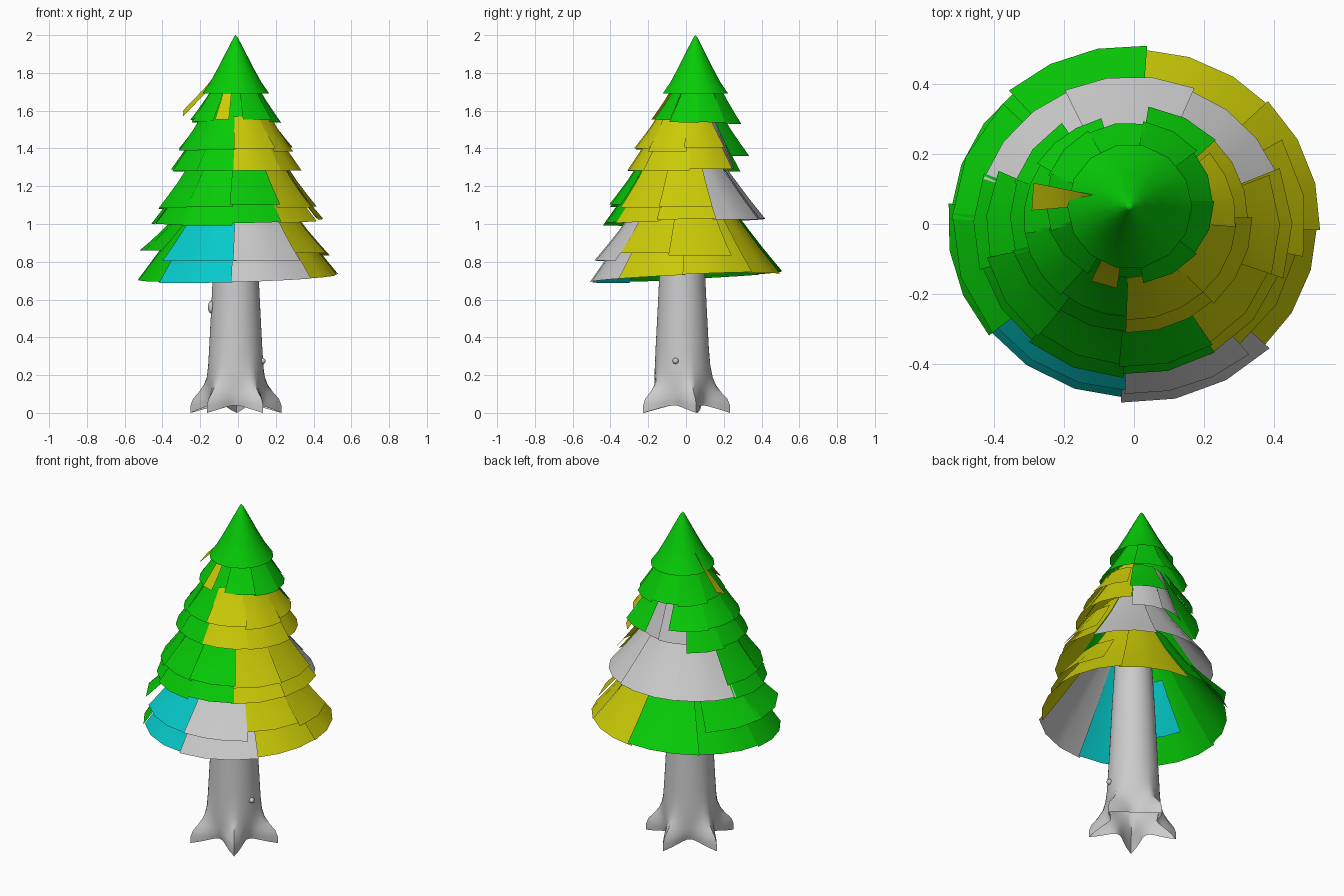
import bpy, bmesh, math, random
from mathutils import Vector, Matrix

random.seed(4)
cube = bpy.data.objects.get("Cube")
if cube:
    bpy.data.objects.remove(cube, do_unlink=True)


def material(name, rgb):
    m = bpy.data.materials.new(name)
    m.use_nodes = True
    m.diffuse_color = (*rgb, 1)
    m.node_tree.nodes["Principled BSDF"].inputs["Base Color"].default_value = (*rgb, 1)
    return m


LOW, HIGH = 0.002, 0.6
MATS = [material("green", (LOW, HIGH, LOW)),
        material("yellow", (HIGH, HIGH, LOW)),
        material("cyan", (LOW, HIGH, HIGH)),
        material("grey", (HIGH, HIGH, HIGH))]
GREEN, YELLOW, CYAN, GREY = range(4)
DEPTH = 0.95  # foliage is slightly narrower front to back


def finish(bm, name, mats, angle=40):
    mesh = bpy.data.meshes.new(name)
    bm.to_mesh(mesh)
    bm.free()
    for m in mats:
        mesh.materials.append(m)
    ob = bpy.data.objects.new(name, mesh)
    bpy.context.collection.objects.link(ob)
    bpy.ops.object.select_all(action='DESELECT')
    ob.select_set(True)
    bpy.context.view_layer.objects.active = ob
    bpy.ops.object.shade_smooth_by_angle(angle=math.radians(angle))


def panel(bm, centre, top, bottom, a0, a1, colour, tilt, slant):
    """One curved shingle between two angles, flaring outwards."""
    (z0, r0), (z1, r1) = top, bottom
    steps = max(1, round((a1 - a0) / 17))
    rows = []
    for t in (0, 0.35, 0.7, 1):
        r = r0 + (r1 - r0) * t ** 1.1
        row = []
        for i in range(steps + 1):
            a = math.radians(a0 + (a1 - a0) * i / steps)
            x, y = r * math.cos(a), r * DEPTH * math.sin(a)
            z = z0 + (z1 - z0) * t + t * (tilt[0] * x + tilt[1] * y) - slant * i / steps
            row.append(bm.verts.new((centre[0] + x, centre[1] + y, z)))
        rows.append(row)
    for up, low in zip(rows, rows[1:]):
        for i in range(steps):
            f = bm.faces.new((low[i], low[i + 1], up[i + 1], up[i]))
            f.material_index = colour


def skirt(name, centre, top, bottom, bands, wobble=0.01, tilt=(0, 0), slant=0):
    """Ring of overlapping shingles; bands are (start, end, colour) in degrees."""
    bm = bmesh.new()
    k = 0
    for start, end, colour in bands:
        count = max(1, round((end - start) / 40))
        width = (end - start) / count
        for i in range(count):
            lift = 0.004 if k % 2 else -0.004
            dz = random.uniform(-wobble, wobble)
            a = start + i * width
            panel(bm, centre, (top[0], top[1] + lift),
                  (bottom[0] + dz, bottom[1] + lift + random.uniform(-wobble, wobble) * 0.5),
                  a - 1, a + width + 1, colour, tilt, slant)
            k += 1
    finish(bm, name, MATS)


# Trunk with five pointed, flared roots, open underneath
CX, CY = -0.012, -0.02
bm = bmesh.new()
SIDES = 50
profile = [(0.0, 0.135, 0.118), (0.04, 0.14, 0.113), (0.075, 0.144, 0.095),
           (0.11, 0.146, 0.06), (0.15, 0.147, 0.03), (0.19, 0.147, 0.014),
           (0.25, 0.145, 0.004), (0.34, 0.141, 0), (0.55, 0.13, 0), (0.8, 0.118, 0),
           (1.1, 0.1, 0)]
rings = []
for z, r, flare in profile:
    ring = []
    for i in range(SIDES):
        turn = 2 * math.pi * i / SIDES
        a = turn - math.radians(55)
        lobe = (1 - abs(math.sin(2.5 * turn))) ** 1.15
        rad = r + flare * lobe
        lift = (1 - lobe) * max(0, 0.04 - 0.5 * z)
        ring.append(bm.verts.new((CX + rad * math.cos(a), CY + rad * math.sin(a), z + lift)))
    rings.append(ring)
for low, up in zip(rings, rings[1:]):
    for i in range(SIDES):
        j = (i + 1) % SIDES
        bm.faces.new((low[i], low[j], up[j], up[i]))
finish(bm, "trunk", [MATS[GREY]], 50)

# Knots on the trunk
for name, pos, size in (("small_knot", (0.131, -0.055, 0.275), (0.016, 0.016, 0.016)),
                        ("large_knot", (-0.142, -0.04, 0.56), (0.018, 0.024, 0.034))):
    bm = bmesh.new()
    bmesh.ops.create_uvsphere(bm, u_segments=14, v_segments=8, radius=1,
                              matrix=Matrix.LocRotScale(Vector(pos), None, Vector(size)))
    finish(bm, name, [MATS[GREY]])

# Foliage: long inner skirts, each with a shorter outer layer
low_c, mid_c, high_c, tip_c = (0, 0), (-0.005, -0.01), (-0.012, 0.015), (-0.012, 0.062)

skirt("bottom_skirt", low_c, (1.18, 0.195), (0.72, 0.53),
      [(-45, 87, YELLOW), (87, 218, GREEN), (218, 267, CYAN), (267, 315, GREY)],
      0.008, (0.03, 0.045))
skirt("bottom_left_layer", low_c, (1.04, 0.33), (0.85, 0.52), [(137, 218, GREEN)], 0.015)
skirt("bottom_front_layer", low_c, (1.04, 0.315), (0.805, 0.505),
      [(218, 268, CYAN), (268, 309, GREY)], 0.005)
skirt("bottom_right_layer", low_c, (1.04, 0.315), (0.83, 0.485), [(309, 390, YELLOW)], 0.02)
skirt("bottom_inner_piece", low_c, (1.06, 0.25), (0.80, 0.41), [(192, 238, CYAN)], 0)

skirt("middle_skirt", mid_c, (1.40, 0.165), (1.01, 0.45),
      [(-59, 22, YELLOW), (22, 160, GREY), (160, 301, GREEN)], 0.008, (0.02, 0.025))
skirt("middle_outer_layer", mid_c, (1.30, 0.265), (1.09, 0.42),
      [(157, 302, GREEN), (302, 381, YELLOW)], 0.012)

skirt("upper_skirt", high_c, (1.62, 0.13), (1.285, 0.345),
      [(-91, 45, YELLOW), (125, 269, GREEN)], 0.008)
skirt("upper_back_sheet", high_c, (1.60, 0.14), (1.29, 0.25), [(45, 127, GREY)], 0)
skirt("upper_outer_layer", high_c, (1.57, 0.18), (1.395, 0.303),
      [(-91, 40, YELLOW), (106, 269, GREEN)], 0.012)
skirt("upper_back_flap", high_c, (1.58, 0.19), (1.36, 0.345), [(45, 80, GREEN)], 0)
skirt("crown_skirt", tip_c, (1.74, 0.115), (1.543, 0.245),
      [(0, 360, GREEN)], 0.008, (0, -0.03))

# Yellow flaps near the crown
skirt("crown_front_flap", tip_c, (1.71, 0.155), (1.553, 0.265), [(-114, -99, YELLOW)], 0)
skirt("crown_side_flap", tip_c, (1.80, 0.105), (1.605, 0.285), [(169, 184, YELLOW)], 0,
      slant=0.035)

# Pointed tip, open underneath
bm = bmesh.new()
SIDES = 14
rings = []
for z, r in ((1.69, 0.178), (1.75, 0.136), (1.83, 0.092), (1.92, 0.046), (1.985, 0.012)):
    rings.append([bm.verts.new((tip_c[0] + r * math.cos(2 * math.pi * i / SIDES),
                                tip_c[1] - 0.012 + r * math.sin(2 * math.pi * i / SIDES), z))
                  for i in range(SIDES)])
apex = bm.verts.new((tip_c[0] - 0.003, tip_c[1] - 0.012, 2.0))
for i in range(SIDES):
    j = (i + 1) % SIDES
    for low, up in zip(rings, rings[1:]):
        bm.faces.new((low[i], low[j], up[j], up[i]))
    bm.faces.new((rings[-1][i], rings[-1][j], apex))
finish(bm, "tree_tip", [MATS[GREEN]], 60)
